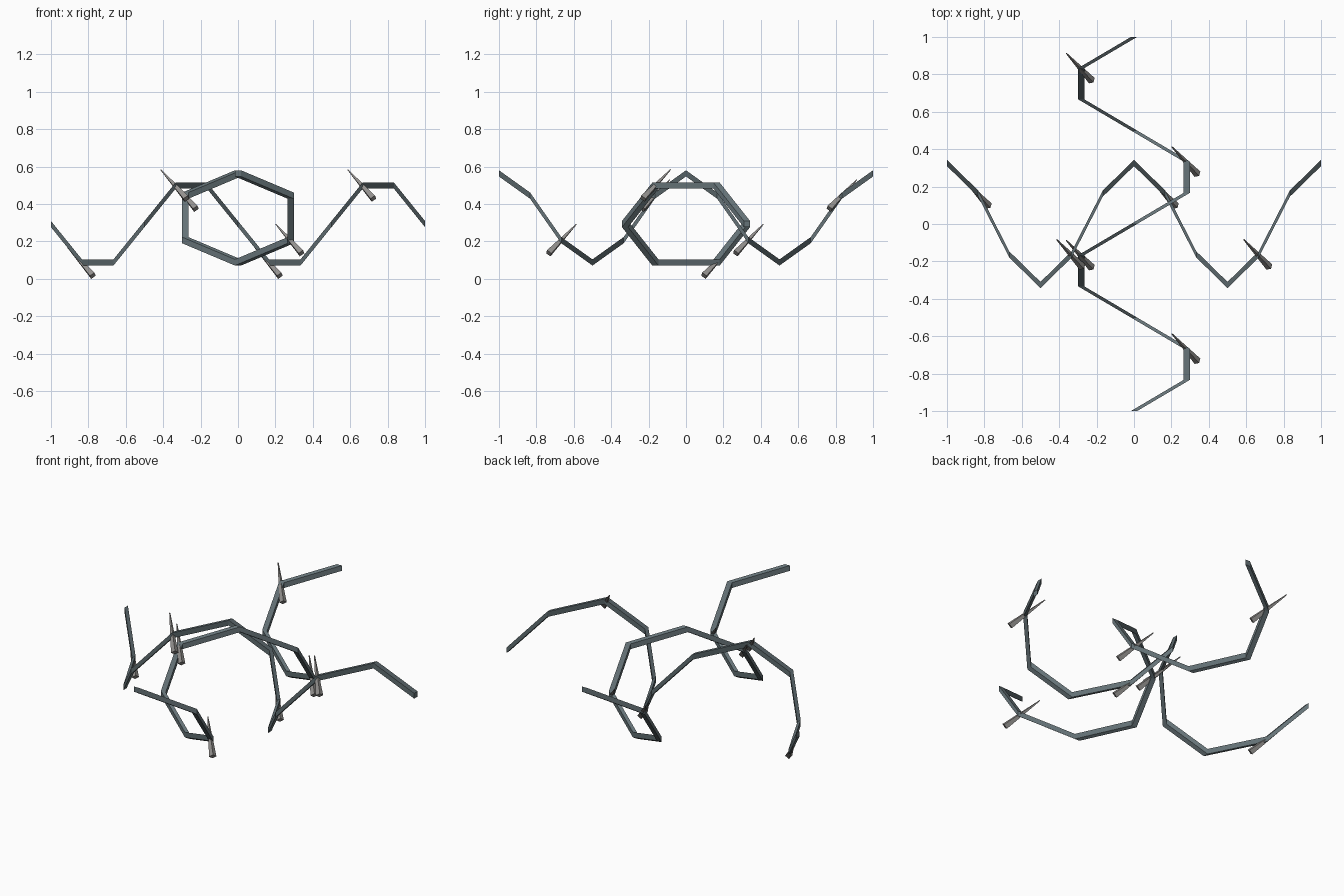
import bpy
import bmesh
import math
from mathutils import Vector

cube = bpy.data.objects.get("Cube")
if cube:
    bpy.data.objects.remove(cube, do_unlink=True)


def make_material(name, color):
    mat = bpy.data.materials.new(name)
    mat.use_nodes = True
    mat.diffuse_color = (*color, 1)
    mat.node_tree.nodes["Principled BSDF"].inputs["Base Color"].default_value = (*color, 1)
    return mat


wire_mat = make_material("dark slate steel", (0.13, 0.17, 0.185))
barb_mat = make_material("warm grey steel", (0.29, 0.28, 0.27))

RX, RZ = 0.326, 0.238        # coil radii across and up
HALF = 0.0165                # half side of the square wire section
STEPS = 12                   # two turns of six straight runs
UP = Vector((0, 0, HALF))


def add_object(name, bm, mat):
    bmesh.ops.recalc_face_normals(bm, faces=bm.faces)
    mesh = bpy.data.meshes.new(name)
    bm.to_mesh(mesh)
    bm.free()
    mesh.materials.append(mat)
    obj = bpy.data.objects.new(name, mesh)
    bpy.context.collection.objects.link(obj)


def coil_along_y(i):
    """Corner of the front-to-back coil."""
    a = math.radians(60 * i)
    return Vector((-RX * math.sin(a), 1 - i / 6, 0.326 + RZ * math.cos(a)))


def coil_along_x(i):
    """Corner of the side-to-side coil."""
    a = math.radians(60 * i)
    return Vector((i / 6 - 1, RX * math.cos(a), 0.293 - RZ * math.sin(a)))


def build_wire(name, coil, across):
    """Upright square section, square to the coil's axis, carried from corner to corner."""
    bm = bmesh.new()
    rings = []
    for i in range(STEPS + 1):
        rings.append([bm.verts.new(coil(i) + across * u + UP * v)
                      for u, v in ((1, 1), (1, -1), (-1, -1), (-1, 1))])
    for r, s in zip(rings, rings[1:]):
        for k in range(4):
            j = (k + 1) % 4
            bm.faces.new((r[k], r[j], s[j], s[k]))
    bm.faces.new(rings[0])
    bm.faces.new(rings[-1])
    add_object(name, bm, wire_mat)


def build_barb(name, point):
    """Four-sided spike piercing the wire, wide end low, tip high."""
    bm = bmesh.new()
    tip = Vector((-0.08, 0.08, 0.085))
    base = Vector((0.057, -0.067, -0.07))
    bmesh.ops.create_cone(bm, cap_ends=True, segments=4, radius1=0.021,
                          radius2=0.003, depth=(tip - base).length)
    turn = (tip - base).to_track_quat("Z", "Y").to_matrix().to_4x4()
    bmesh.ops.transform(bm, matrix=turn, verts=bm.verts)
    bmesh.ops.translate(bm, vec=point + (tip + base) / 2, verts=bm.verts)
    add_object(name, bm, barb_mat)


# Two crossing coils, a barb at every third corner
for label, coil, across in (("long", coil_along_y, Vector((HALF, 0, 0))),
                            ("cross", coil_along_x, Vector((0, HALF, 0)))):
    build_wire(label + "_wire", coil, across)
    for n, i in enumerate(range(1, STEPS, 3), 1):
        build_barb(f"{label}_barb_{n}", coil(i))
